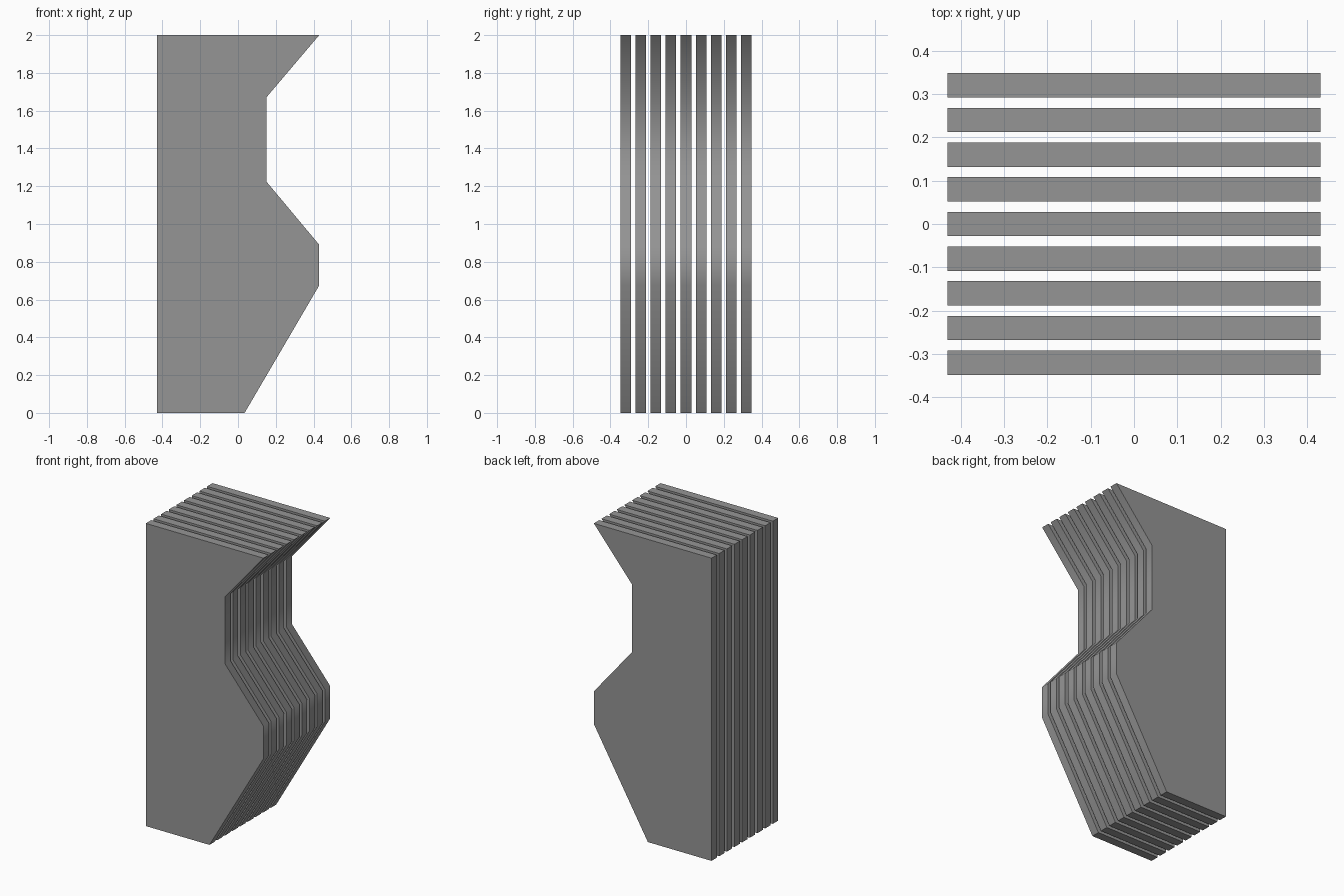
import bpy, bmesh, math

cube = bpy.data.objects.get("Cube")
if cube:
    bpy.data.objects.remove(cube, do_unlink=True)

grey = bpy.data.materials.new("mid_grey")
grey.use_nodes = True
colour = (0.3, 0.3, 0.3, 1)
grey.diffuse_color = colour
grey.node_tree.nodes["Principled BSDF"].inputs["Base Color"].default_value = colour

# Side outline shared by every slat (x, z)
PROFILE = [(-0.43, 0), (0.035, 0), (0.43, 0.675), (0.43, 0.89),
           (0.15, 1.225), (0.15, 1.67), (0.43, 2), (-0.43, 2)]
COUNT, PITCH, THICK = 9, 0.08, 0.056


def make_slat(name, y):
    """Extrude the outline into one slat centred on y."""
    bm = bmesh.new()
    face = bm.faces.new([bm.verts.new((x, y - THICK / 2, z)) for x, z in PROFILE])
    ext = bmesh.ops.extrude_face_region(bm, geom=[face])
    verts = [g for g in ext["geom"] if isinstance(g, bmesh.types.BMVert)]
    bmesh.ops.translate(bm, verts=verts, vec=(0, THICK, 0))
    bmesh.ops.recalc_face_normals(bm, faces=bm.faces)
    mesh = bpy.data.meshes.new(name)
    bm.to_mesh(mesh)
    bm.free()
    mesh.materials.append(grey)
    obj = bpy.data.objects.new(name, mesh)
    bpy.context.collection.objects.link(obj)
    return obj


# Row of evenly spaced slats, front to back
bpy.ops.object.select_all(action="DESELECT")
for i in range(COUNT):
    slat = make_slat(f"slat_{i + 1}", (i - (COUNT - 1) / 2) * PITCH)
    slat.select_set(True)
    bpy.context.view_layer.objects.active = slat

# Soft bends along the contoured edge, crisp corners elsewhere
bpy.ops.object.shade_smooth_by_angle(angle=math.radians(45))
